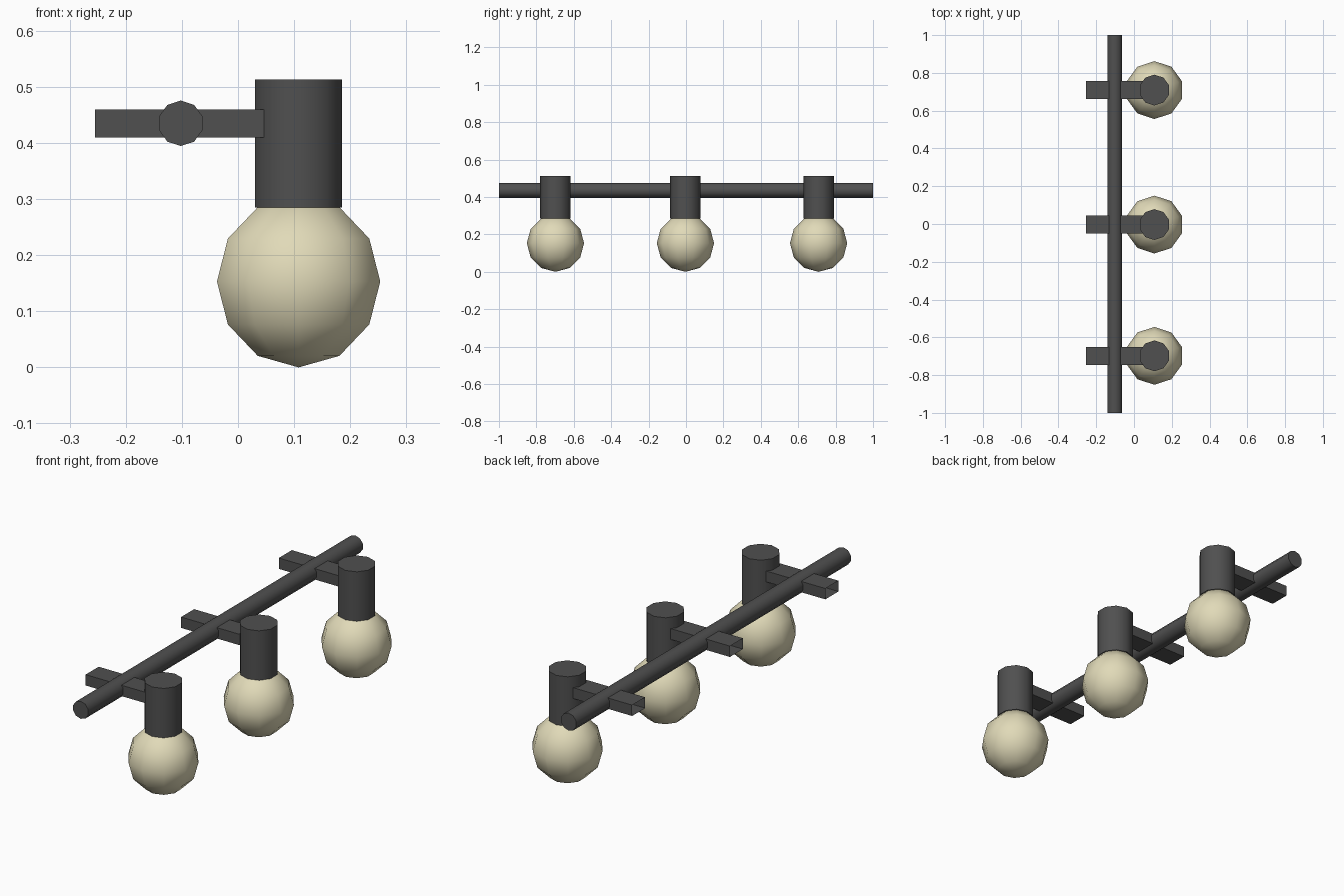
import bpy
import math

if "Cube" in bpy.data.objects:
    bpy.data.objects.remove(bpy.data.objects["Cube"])


def material(name, rgb):
    m = bpy.data.materials.new(name)
    m.diffuse_color = (*rgb, 1)
    m.use_nodes = True
    m.node_tree.nodes["Principled BSDF"].inputs["Base Color"].default_value = m.diffuse_color
    return m


METAL = material("dark_metal", (0.08, 0.08, 0.08))
GLASS = material("warm_glass", (0.75, 0.70, 0.48))


def finish(name, mat, smooth=True):
    ob = bpy.context.object
    ob.name = name
    ob.data.materials.append(mat)
    if smooth:
        bpy.ops.object.shade_smooth_by_angle(angle=math.radians(40))
    return ob


def cylinder(name, r, depth, loc, rot=(0, 0, 0)):
    bpy.ops.mesh.primitive_cylinder_add(vertices=10, radius=r, depth=depth,
                                        location=loc, rotation=rot)
    return finish(name, METAL)


def open_box(name, x0, x1, y, width, z0, z1):
    # square tube, open at the wall end
    h = width / 2
    v = [(x, y + s * h, z) for x in (x0, x1)
         for s, z in ((-1, z0), (1, z0), (1, z1), (-1, z1))]
    f = [(i, i + 4, (i + 1) % 4 + 4, (i + 1) % 4) for i in range(4)]
    f = [tuple(reversed(q)) for q in f] + [(4, 5, 6, 7)]
    me = bpy.data.meshes.new(name)
    me.from_pydata(v, [], f)
    ob = bpy.data.objects.new(name, me)
    bpy.context.collection.objects.link(ob)
    me.materials.append(METAL)


# long rail
cylinder("rail", 0.0405, 2.0, (-0.102, 0, 0.435), (math.pi / 2, 0, 0))

# three lamps: wall arm, socket, bulb
for i, y in enumerate((-0.698, -0.003, 0.709), 1):
    open_box(f"wall_arm_{i}", -0.255, 0.047, y, 0.095, 0.41, 0.46)
    cylinder(f"socket_{i}", 0.0815, 0.228, (0.108, y, 0.399))
    bpy.ops.mesh.primitive_uv_sphere_add(segments=10, ring_count=6, radius=0.153,
                                         location=(0.108, y, 0.153))
    finish(f"bulb_{i}", GLASS)
